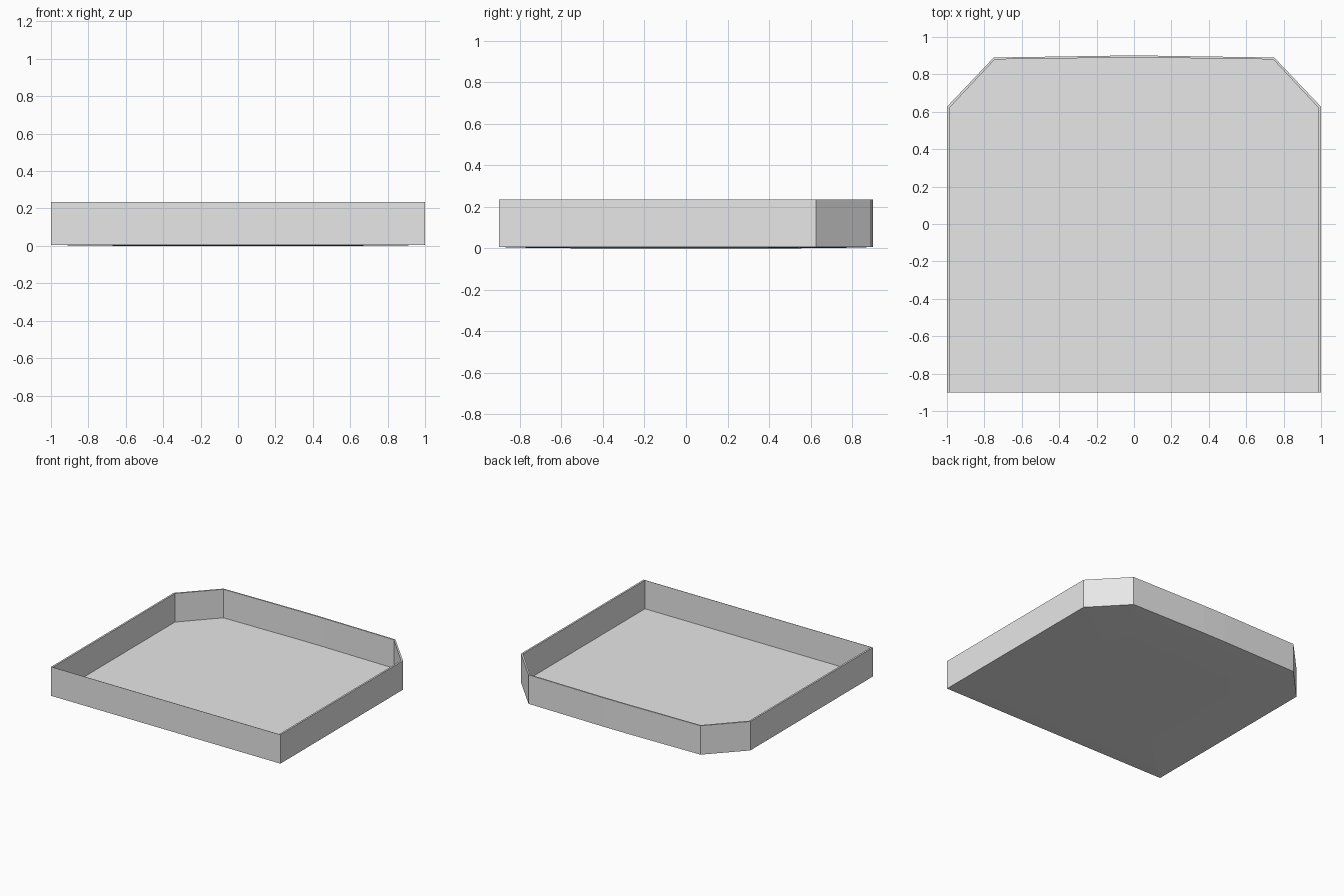
import bpy, bmesh

cube = bpy.data.objects.get("Cube")
if cube:
    bpy.data.objects.remove(cube, do_unlink=True)

GREY = (0.8, 0.8, 0.8, 1)
grey = bpy.data.materials.new("light_grey")
grey.use_nodes = True
grey.diffuse_color = GREY
grey.node_tree.nodes["Principled BSDF"].inputs["Base Color"].default_value = GREY

RIM, FLOOR, BASE = 0.234, 0.009, 0.006


def outline(half):
    """Mirror one half of the plan into a full loop, front to back and round."""
    left = [(-x, y) for x, y in reversed(half) if x > 0]
    return half + left


def make_object(name, bm):
    bmesh.ops.recalc_face_normals(bm, faces=bm.faces)
    mesh = bpy.data.meshes.new(name)
    bm.to_mesh(mesh)
    bm.free()
    mesh.materials.append(grey)
    obj = bpy.data.objects.new(name, mesh)
    bpy.context.collection.objects.link(obj)
    return obj


def add_loop(bm, points, z, scale=1):
    return [bm.verts.new((x * scale, y * scale, z)) for x, y in points]


def bridge(bm, a, b):
    for i in range(len(a)):
        j = (i + 1) % len(a)
        bm.faces.new((a[i], a[j], b[j], b[i]))


# Plan with clipped rear corners and a faintly bowed back
outer = outline([(1, -0.9), (1, 0.627), (0.75, 0.89), (0.1, 0.9)])
inner = outline([(0.986, -0.897), (0.986, 0.622), (0.744, 0.88), (0.1, 0.889)])

# Tray: thin walls, flat floor and a very shallow bulge underneath
bm = bmesh.new()
loops = [
    add_loop(bm, inner, FLOOR),
    add_loop(bm, inner, RIM),
    add_loop(bm, outer, RIM),
    add_loop(bm, outer, BASE),
    add_loop(bm, outer, 0.003, 0.9),
    add_loop(bm, outer, 0, 0.6),
]
for a, b in zip(loops, loops[1:]):
    bridge(bm, a, b)
bm.faces.new(loops[0])
bm.faces.new(loops[-1])
make_object("tray", bm)
